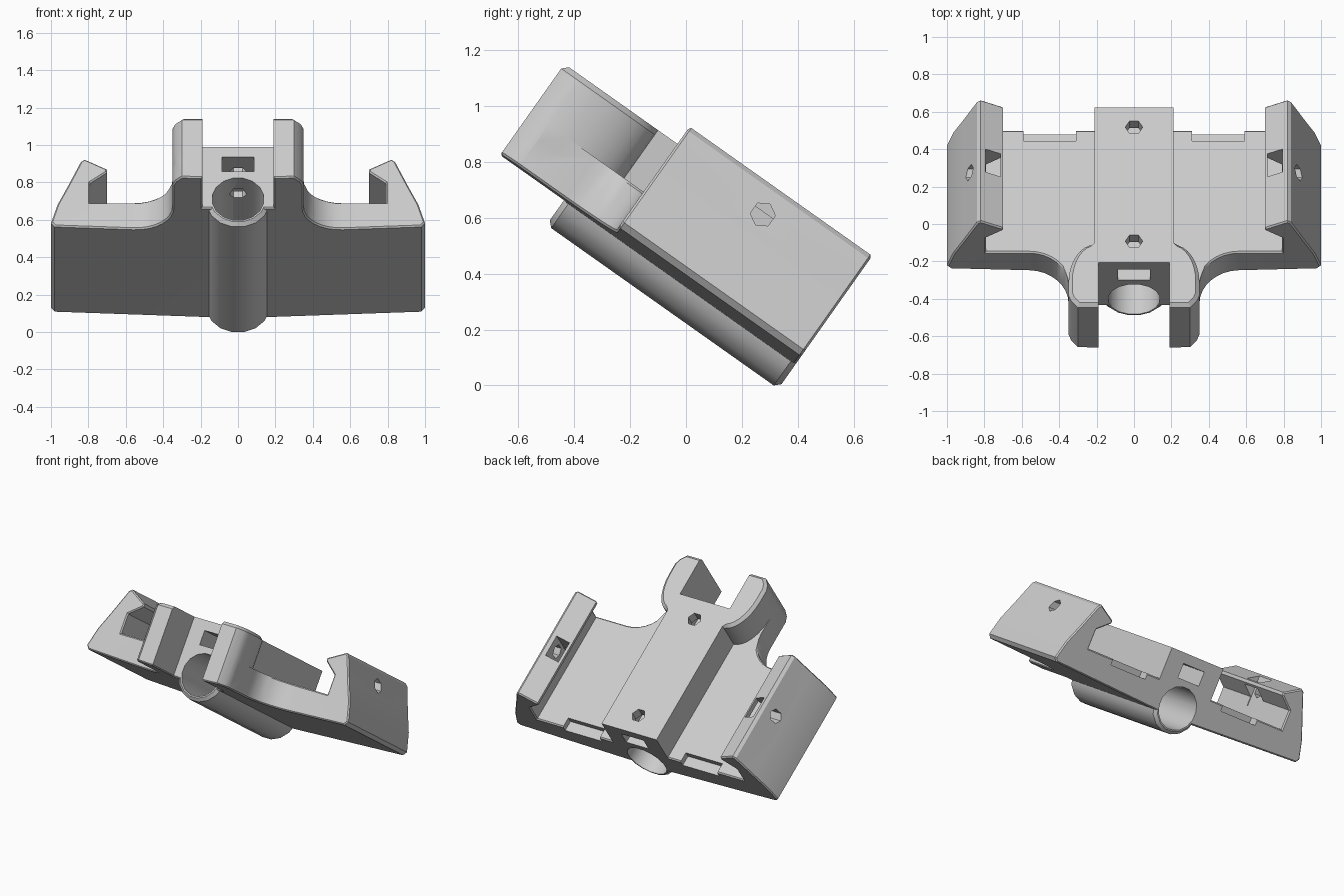
import bpy, bmesh, math
from mathutils import Matrix

cube = bpy.data.objects.get("Cube")
if cube:
    bpy.data.objects.remove(cube, do_unlink=True)

grey = bpy.data.materials.new("light_grey_plastic")
grey.use_nodes = True
grey.diffuse_color = (0.6, 0.6, 0.6, 1)
grey.node_tree.nodes["Principled BSDF"].inputs["Base Color"].default_value = (0.6, 0.6, 0.6, 1)

# The bracket is modelled flat (x across, y along, z up) and tilted at the end.
FRONT, BACK, NOSE, TIP = -0.525, 0.275, -0.74, -1.02
CHAMFER = 0.02


def make(name, bm):
    bmesh.ops.recalc_face_normals(bm, faces=bm.faces)
    mesh = bpy.data.meshes.new(name)
    bm.to_mesh(mesh)
    bm.free()
    mesh.materials.append(grey)
    ob = bpy.data.objects.new(name, mesh)
    bpy.context.collection.objects.link(ob)
    return ob


def mirrored(half):
    return half + [(-x, v) for x, v in reversed(half) if x > 0]


def prism(name, outline, start, end, axis):
    """Extrude an outline along y (cross-section) or z (plan)."""
    bm = bmesh.new()
    place = (lambda a, b: (a, start, b)) if axis == "y" else (lambda a, b: (a, b, start))
    face = bm.faces.new([bm.verts.new(place(a, b)) for a, b in outline])
    new = bmesh.ops.extrude_face_region(bm, geom=[face])["geom"]
    step = (0, end - start, 0) if axis == "y" else (0, 0, end - start)
    bmesh.ops.translate(bm, vec=step, verts=[v for v in new if isinstance(v, bmesh.types.BMVert)])
    return make(name, bm)


def cylinder(name, radius, length, centre, axis="Z", sides=16, chamfer=0.0):
    bm = bmesh.new()
    bmesh.ops.create_cone(bm, cap_ends=True, segments=sides, radius1=radius, radius2=radius, depth=length)
    bmesh.ops.rotate(bm, verts=bm.verts, matrix=Matrix.Rotation(math.pi / sides, 3, "Z"))
    if chamfer:
        rims = [e for e in bm.edges if abs(e.verts[0].co.z - e.verts[1].co.z) < 1e-4]
        bmesh.ops.bevel(bm, geom=rims, offset=chamfer, segments=1, affect="EDGES")
    if axis != "Z":
        turn = "X" if axis == "Y" else "Y"
        bmesh.ops.rotate(bm, verts=bm.verts, matrix=Matrix.Rotation(math.pi / 2, 3, turn))
    bmesh.ops.translate(bm, verts=bm.verts, vec=centre)
    return make(name, bm)


def box(name, x0, x1, y0, y1, z0, z1):
    return prism(name, [(x0, y0), (x1, y0), (x1, y1), (x0, y1)], z0, z1, "z")


def combine(target, other, operation):
    other.hide_render = True
    mod = target.modifiers.new(operation.lower(), "BOOLEAN")
    mod.operation, mod.object, mod.solver = operation, other, "EXACT"
    bpy.context.view_layer.objects.active = target
    bpy.ops.object.modifier_apply(modifier=mod.name)
    bpy.data.objects.remove(other, do_unlink=True)


def chamfer_edges(ob, rule):
    bm = bmesh.new()
    bm.from_mesh(ob.data)
    bmesh.ops.remove_doubles(bm, verts=bm.verts, dist=1e-4)
    bm.normal_update()
    edges = [e for e in bm.edges if len(e.link_faces) == 2 and rule(e)]
    bmesh.ops.bevel(bm, geom=edges, offset=CHAMFER, segments=1, affect="EDGES", clamp_overlap=True)
    bm.to_mesh(ob.data)
    bm.free()


def middle(edge):
    return (edge.verts[0].co + edge.verts[1].co) / 2


def is_plan_wall(face):
    n = face.normal
    return abs(n.z) < 0.01 and (abs(n.y) > 0.01 or abs(face.calc_center_median().x) < 0.5)


def tray_rim(edge):
    mid = middle(edge)
    walls = sum(is_plan_wall(f) for f in edge.link_faces)
    hidden = mid.z > 0.4 and abs(mid.x) < 0.37
    return walls == 1 and not hidden


# Tray with hooked side walls, trimmed to a plan with a filleted neck
section = mirrored([(0, 0.295), (0.17, 0.30), (0.98, 0.335), (1.0, 0.36), (0.965, 0.48),
                    (0.91, 0.60), (0.84, 0.76), (0.82, 0.775), (0.70, 0.71), (0.70, 0.69),
                    (0.79, 0.62), (0.79, 0.49), (0, 0.49)])
tip = [(0.35, -0.94), (0.335, -0.98), (0.30, TIP), (0.19, TIP), (0.19, NOSE)]
fillet = [(0.56 + 0.21 * math.cos(a), -0.735 + 0.21 * math.sin(a))
          for a in (math.pi / 2 * (1 + i / 8) for i in range(9))]
bracket = prism("phone_tray_bracket", section, -1.2, BACK, "y")
bracket.name = "tray_bracket"
plan = prism("tray_plan", mirrored([(1.1, BACK), (1.1, FRONT)] + fillet + tip), 0.1, 1.0, "z")
combine(bracket, plan, "INTERSECT")
chamfer_edges(bracket, tray_rim)

# Raised centre platform that widens into the two front horns
flare = [(0.21 + 0.14 * math.sin(a), -0.86 + 0.25 * math.cos(a))
         for a in (math.pi / 2 * i / 8 for i in range(9))]
platform = prism("platform", mirrored([(0.21, BACK)] + flare + tip), 0.42, 0.70, "z")
chamfer_edges(platform, lambda e: all(v.co.z > 0.69 for v in e.verts)
              and (middle(e).y < -0.76 or abs(middle(e).x) > 0.215) and abs(middle(e).x) > 0.2)
combine(bracket, platform, "UNION")

# Round tube under the centre
length, centre_y = BACK - NOSE, (BACK + NOSE) / 2
tube = cylinder("tube", 0.17, length, (0, centre_y, 0.36), "Y", 16, CHAMFER)
combine(bracket, tube, "UNION")
bore = cylinder("bore", 0.14, 2, (0, centre_y, 0.36), "Y", 16)
combine(bracket, bore, "DIFFERENCE")

# Rectangular channel and the two screw holes in the platform
combine(bracket, box("channel", -0.085, 0.085, -1, 1, 0.54, 0.635), "DIFFERENCE")
for y in (-0.60, 0.147):
    combine(bracket, cylinder("screw_hole", 0.047, 0.4, (0, y, 0.6), "Z", 6), "DIFFERENCE")

# Rear notches, hook pockets and side screw holes
for side in (-1, 1):
    x0, x1 = sorted((side * 0.31, side * 0.59))
    combine(bracket, box("rear_notch", x0, x1, 0.205, 0.4, 0.45, 0.6), "DIFFERENCE")
    x0, x1 = sorted((side * 0.715, side * 0.795))
    combine(bracket, box("hook_pocket", x0, x1, -0.19, -0.04, 0.56, 0.9), "DIFFERENCE")
    hole = cylinder("side_hole", 0.045, 0.3, (side * 0.88, -0.13, 0.67), "X", 6)
    combine(bracket, hole, "DIFFERENCE")

# Tilt, stand on the ground and centre
mesh = bracket.data
mesh.transform(Matrix.Rotation(-math.radians(35.26), 4, "X"))
ys = [v.co.y for v in mesh.vertices]
zs = [v.co.z for v in mesh.vertices]
mesh.transform(Matrix.Translation((0, -(min(ys) + max(ys)) / 2, -min(zs))))

bpy.ops.object.select_all(action="DESELECT")
bracket.select_set(True)
bpy.context.view_layer.objects.active = bracket
bpy.ops.object.shade_smooth_by_angle(angle=math.radians(28))
